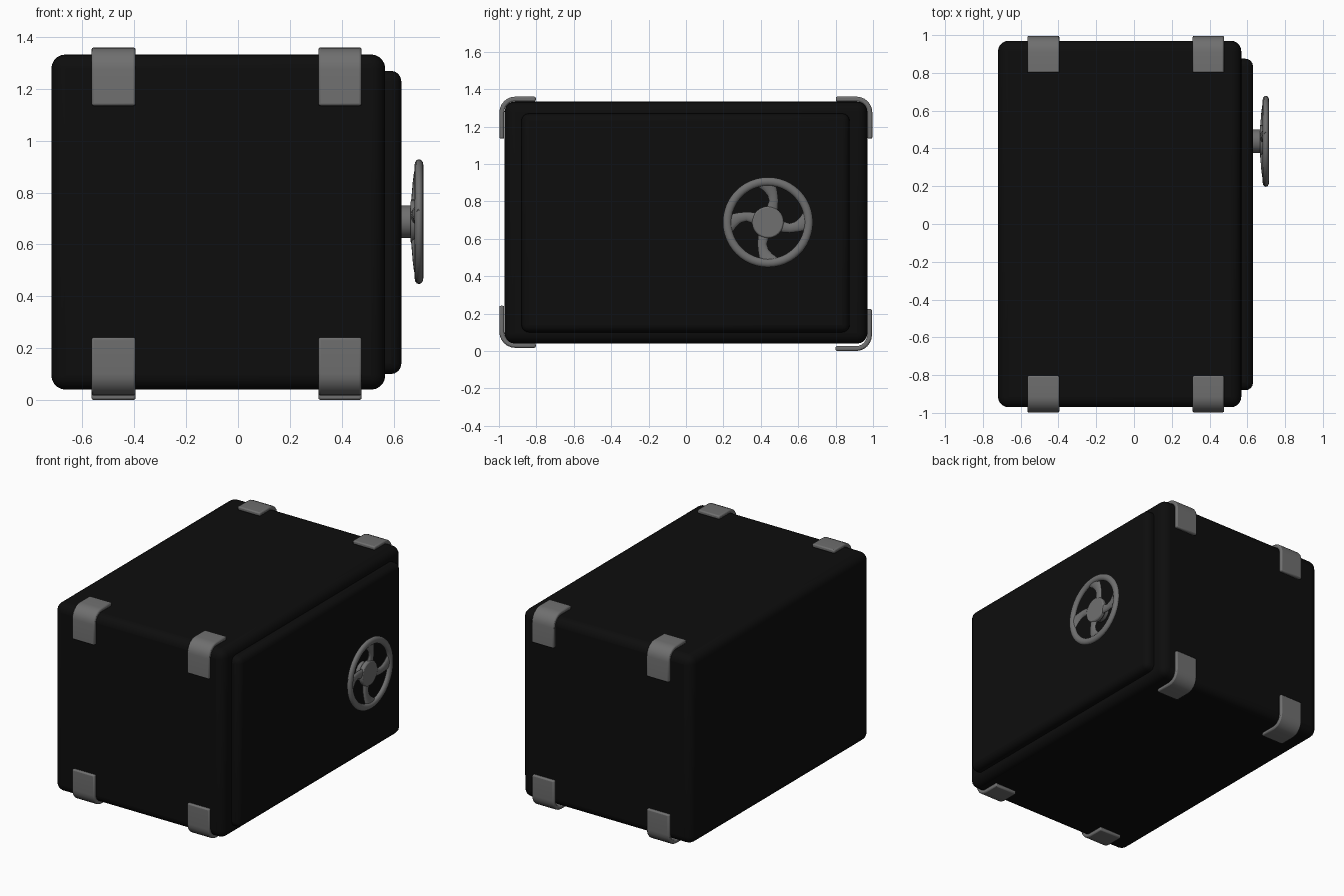
import bpy, bmesh, math
from mathutils import Vector

if "Cube" in bpy.data.objects:
    bpy.data.objects.remove(bpy.data.objects["Cube"])


def material(name, v):
    m = bpy.data.materials.new(name)
    m.diffuse_color = (v, v, v, 1)
    m.use_nodes = True
    m.node_tree.nodes["Principled BSDF"].inputs["Base Color"].default_value = m.diffuse_color
    return m


black = material("black_paint", 0.004)
steel = material("steel", 0.16)


def finish(name, bm, mat, bevel=0, segs=3):
    bmesh.ops.recalc_face_normals(bm, faces=bm.faces)
    me = bpy.data.meshes.new(name)
    bm.to_mesh(me)
    bm.free()
    me.materials.append(mat)
    ob = bpy.data.objects.new(name, me)
    bpy.context.collection.objects.link(ob)
    if bevel:
        b = ob.modifiers.new("Bevel", "BEVEL")
        b.width, b.segments = bevel, segs
        b.limit_method = "ANGLE"
        b.angle_limit = math.radians(40)
    bpy.ops.object.select_all(action="DESELECT")
    ob.select_set(True)
    bpy.context.view_layer.objects.active = ob
    bpy.ops.object.shade_smooth_by_angle(angle=math.radians(40))
    return ob


def box(name, lo, hi, mat, bevel, segs):
    bm = bmesh.new()
    bmesh.ops.create_cube(bm, size=1)
    for v in bm.verts:
        v.co = Vector([(a + b) / 2 + c * (b - a) for a, b, c in zip(lo, hi, v.co)])
    return finish(name, bm, mat, bevel, segs)


def loft(bm, rings, closed=False):
    loops = [[bm.verts.new(p) for p in r] for r in rings]
    n = len(loops[0])
    for k in range(len(loops) if closed else len(loops) - 1):
        a, b = loops[k], loops[(k + 1) % len(loops)]
        for i in range(n):
            bm.faces.new((a[i], a[(i + 1) % n], b[(i + 1) % n], b[i]))
    if not closed:
        bm.faces.new(loops[0])
        bm.faces.new(loops[-1])


# Safe body and door slab
box("safe_body", (-0.72, -0.97, 0.04), (0.568, 0.97, 1.333), black, 0.055, 5)
box("safe_door", (0.50, -0.88, 0.10), (0.63, 0.875, 1.27), black, 0.04, 4)


# Corner brackets: rounded L strips wrapped round the long edges
def bracket(name, x0, x1, sy, y_out, z_out, sz):
    r, t, reach = 0.085, 0.026, 0.195
    arc = [math.radians(90 * i / 6) for i in range(7)]

    def side(rad, off):
        pts = [(-off, -0.225)]
        pts += [(-r + rad * math.cos(a), -r + rad * math.sin(a)) for a in arc]
        return pts + [(-reach, -off)]

    prof = side(r, 0) + side(r - t, t)[::-1]
    bm = bmesh.new()
    loft(bm, [[(x, sy * (y_out + p), z_out + sz * q) for p, q in prof] for x in (x0, x1)])
    finish(name, bm, steel, 0.008, 2)


for side, x0, x1 in (("left", -0.565, -0.395), ("right", 0.31, 0.477)):
    bracket("bracket_top_front_" + side, x0, x1, -1, 0.998, 1.36, 1)
    bracket("bracket_top_back_" + side, x0, x1, 1, 0.996, 1.36, 1)
    bracket("bracket_bottom_front_" + side, x0, x1, -1, 0.998, 0.017, -1)
    bracket("bracket_bottom_back_" + side, x0, x1, 1, 0.994, 0.0, -1)

# Hand wheel on the door
CY, CZ = 0.438, 0.688


def polar(r, deg, x):
    a = math.radians(deg)
    return Vector((x, CY + r * math.cos(a), CZ + r * math.sin(a)))


# Rim
bm = bmesh.new()
rings = []
for k in range(48):
    ring = []
    for i in range(12):
        a = 2 * math.pi * i / 12
        ring.append(polar(0.218 + 0.023 * math.cos(a), k * 7.5, 0.698 + 0.017 * math.sin(a)))
    rings.append(ring)
loft(bm, rings, closed=True)
finish("wheel_rim", bm, steel)

# Four swept spokes: radius, angle, half width, half depth, x
stations = [(0.05, -14, 0.04, 0.015, 0.681), (0.085, -17, 0.029, 0.014, 0.682),
            (0.12, -15, 0.025, 0.013, 0.684), (0.155, -9, 0.028, 0.013, 0.687),
            (0.185, -3, 0.037, 0.013, 0.691), (0.215, 1, 0.058, 0.012, 0.696)]
bm = bmesh.new()
for base in range(0, 360, 90):
    mid = [polar(r, base + a, x) for r, a, w, d, x in stations]
    rings = []
    for k, (r, a, w, d, x) in enumerate(stations):
        t = mid[min(k + 1, len(mid) - 1)] - mid[max(k - 1, 0)]
        n = Vector((0, -t.z, t.y)).normalized()
        ring = []
        for i in range(12):
            u = 2 * math.pi * i / 12
            ring.append(mid[k] + n * w * math.cos(u) + Vector((d * math.sin(u), 0, 0)))
        rings.append(ring)
    loft(bm, rings)
finish("wheel_spokes", bm, steel)


# Hub and shaft
def disc(name, r, x0, x1, bevel):
    bm = bmesh.new()
    loft(bm, [[polar(r, i * 11.25, x) for i in range(32)] for x in (x0, x1)])
    finish(name, bm, steel, bevel, 2)


disc("wheel_hub", 0.085, 0.666, 0.698, 0.008)
disc("wheel_shaft", 0.063, 0.62, 0.68, 0)
